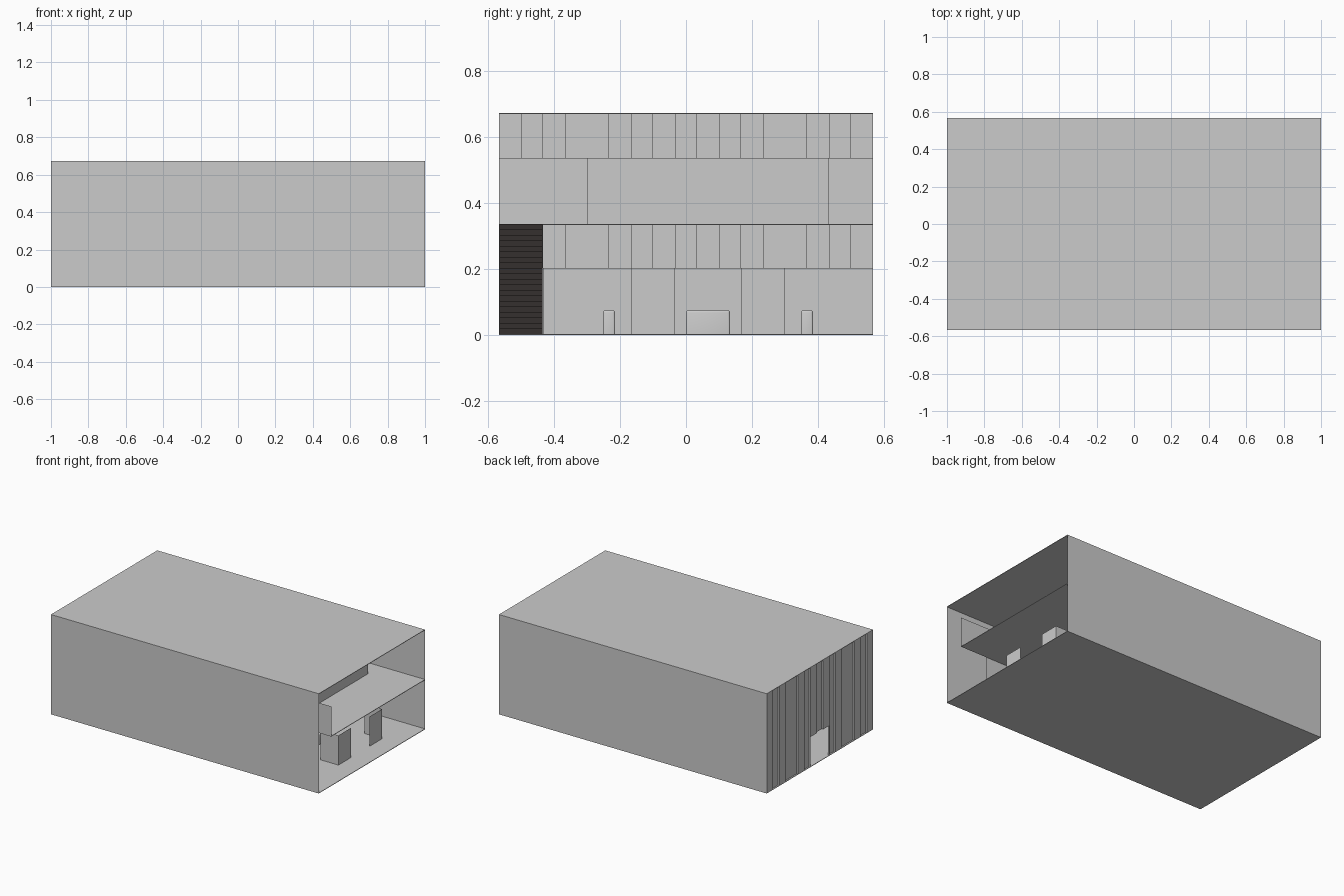
import bpy, bmesh

if "Cube" in bpy.data.objects:
    bpy.data.objects.remove(bpy.data.objects["Cube"])

M = 2 / 30            # planning module
T = 0.0035            # slab thickness
W = 8.5 * M           # half width
L = 1.0               # half length
STOREY = 5 * M
Z1 = STOREY + T       # upper floor level
TOP = 2 * Z1
PH = 3 * M            # partition and door height


def make(name, bm, mat=None):
    me = bpy.data.meshes.new(name)
    bm.to_mesh(me)
    bm.free()
    ob = bpy.data.objects.new(name, me)
    bpy.context.collection.objects.link(ob)
    if mat:
        me.materials.append(mat)
    return ob


def face(bm, *pts):
    bm.faces.new([bm.verts.new(p) for p in pts])


def box_bm(x0, x1, y0, y1, z0, z1):
    bm = bmesh.new()
    bmesh.ops.create_cube(bm, size=1)
    for v in bm.verts:
        v.co = (x1 if v.co.x > 0 else x0, y1 if v.co.y > 0 else y0, z1 if v.co.z > 0 else z0)
    return bm


def box(name, *dims):
    return make(name, box_bm(*dims))


def wall(name, a, b, z0, z1):
    """Thin upright panel between two plan points."""
    bm = bmesh.new()
    face(bm, (*a, z0), (*b, z0), (*b, z1), (*a, z1))
    return make(name, bm)


# Outer shell, open at +x
BX = -L + 0.01
box("ground_floor", -L, L, -W, W, 0, T)
box("roof", -L, L, -W, W, TOP - T, TOP)
wall("front_wall", (-L, -W), (L, -W), 0, TOP)
wall("back_wall", (L, W), (-L, W), 0, TOP)

# Ribbed end wall with doorway: A = outer rib, B = recessed rib
bm = bmesh.new()
prev = None
for i, c in enumerate("ABABBABABABABBABA"):
    x = -L if c == "A" else BX
    y0, y1 = -W + i * M, -W + (i + 1) * M
    z0 = T + PH if 7 <= i <= 9 else T
    face(bm, (x, y1, z0), (x, y0, z0), (x, y0, TOP - T), (x, y1, TOP - T))
    if prev is not None and prev != x:
        zs = T + PH if 8 <= i <= 9 else T
        face(bm, (x, y0, zs), (prev, y0, zs), (prev, y0, TOP - T), (x, y0, TOP - T))
    prev = x
make("ribbed_end_wall", bm)

# Upper floor, leaving a stairwell in the front right corner
SY = -W + 2 * M
SX0, SX1 = 0.4, 0.8
box("upper_floor", BX, L, SY, W, STOREY, Z1)
box("upper_landing", BX, SX0, -W, SY, STOREY, Z1)

# Dark staircase rising towards -x
dark = bpy.data.materials.new("dark_stair")
dark.diffuse_color = (0.035, 0.03, 0.028, 1)
dark.use_nodes = True
dark.node_tree.nodes["Principled BSDF"].inputs["Base Color"].default_value = dark.diffuse_color
N = 20
run, rise = (SX1 - SX0) / N, (Z1 - T) / N
bm = bmesh.new()
prof = [(SX0, T)]
prof.append((SX1, T))
for i in range(N):
    prof.append((SX1 - i * run, T + (i + 1) * rise))
    prof.append((SX1 - (i + 1) * run, T + (i + 1) * rise))
f = bm.faces.new([bm.verts.new((x, -W + 0.001, z)) for x, z in prof])
ext = bmesh.ops.extrude_face_region(bm, geom=[f])
bmesh.ops.translate(bm, vec=(0, 2 * M - 0.002, 0),
                    verts=[v for v in ext["geom"] if isinstance(v, bmesh.types.BMVert)])
bmesh.ops.recalc_face_normals(bm, faces=bm.faces[:])
make("staircase", bm, dark)
wall("stair_side_wall", (SX0, SY), (SX1, SY), T, STOREY)
wall("stair_guard", (SX0, SY), (L, SY), Z1, Z1 + PH)

# Low partitions on the upper floor
wall("upper_screen", (L - 5 * M, -W + 4 * M), (L - 5 * M, W - 2 * M), Z1, Z1 + PH)
wall("upper_cross_partition", (-10 * M, -W), (-10 * M, W), Z1, Z1 + PH)

# Entrance screens on the ground floor, mirrored about the room centre
CY = M
FX = L - 2 * M
for s, side in ((-1, "left"), (1, "right")):
    yi, yo = CY + s * 1.5 * M, CY + s * 3.5 * M
    wall(f"entrance_screen_{side}", (FX, yi), (FX, yo), T, T + PH)
    wall(f"entrance_return_{side}", (FX, yo), (FX - 2 * M, yo), T, T + PH)
wall("lower_cross_partition", (-5 * M, SY), (-5 * M, W), T, T + PH)


# Rounded benches arranged in a U
def bench(name, x, y, sx, sy):
    bm = box_bm(x - sx / 2, x + sx / 2, y - sy / 2, y + sy / 2, T, 0.075)
    edges = [e for e in bm.edges if max(v.co.z for v in e.verts) > 0.05]
    bmesh.ops.bevel(bm, geom=edges, offset=0.007, segments=3, profile=0.5, affect='EDGES')
    ob = make(name, bm)
    bpy.context.view_layer.objects.active = ob
    ob.select_set(True)
    bpy.ops.object.shade_smooth_by_angle()
    ob.select_set(False)


bench("bench_middle", 0.582, CY, 0.037, 2 * M)
bench("bench_left", 0.45, CY - 0.3, 2 * M, 0.037)
bench("bench_right", 0.45, CY + 0.3, 2 * M, 0.037)
